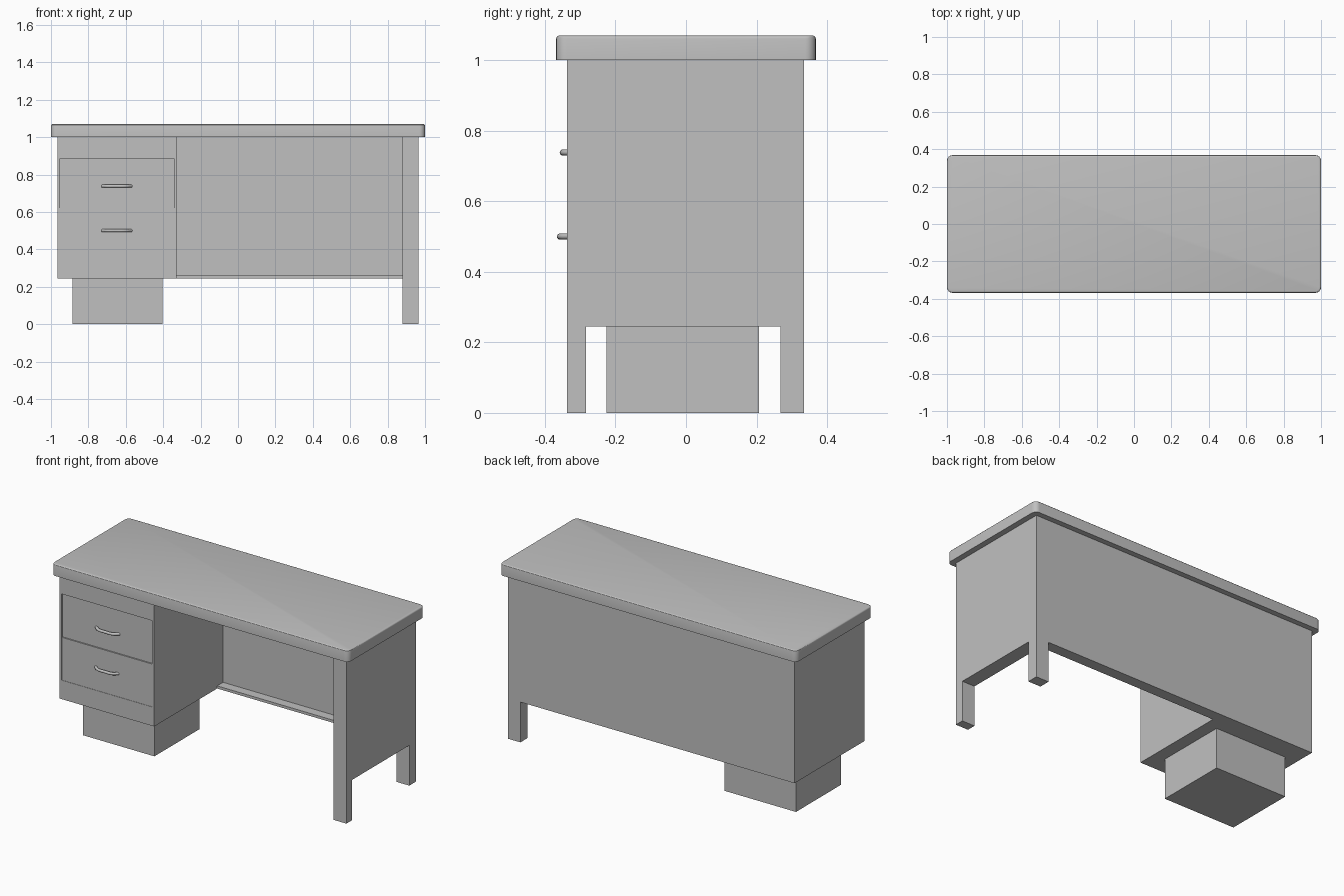
import bpy
import bmesh
from mathutils import Vector

cube = bpy.data.objects.get("Cube")
if cube:
    bpy.data.objects.remove(cube, do_unlink=True)

# Single painted-metal colour
grey = bpy.data.materials.new("light grey")
grey.use_nodes = True
colour = (0.53, 0.53, 0.53, 1)
grey.diffuse_color = colour
grey.node_tree.nodes["Principled BSDF"].inputs["Base Color"].default_value = colour


def add_object(name, data):
    obj = bpy.data.objects.new(name, data)
    bpy.context.collection.objects.link(obj)
    data.materials.append(grey)
    return obj


def finish(name, bm):
    bmesh.ops.recalc_face_normals(bm, faces=bm.faces[:])
    mesh = bpy.data.meshes.new(name)
    bm.to_mesh(mesh)
    bm.free()
    return add_object(name, mesh)


def box_bmesh(x, y, z):
    bm = bmesh.new()
    bmesh.ops.create_cube(bm, size=1)
    for v in bm.verts:
        v.co = Vector([(a + b) / 2 + c * (b - a) for (a, b), c in zip((x, y, z), v.co)])
    return bm


def box(name, x, y, z):
    return finish(name, box_bmesh(x, y, z))


def prism(name, profile, x0, x1):
    """Extrude a (y, z) outline along x."""
    bm = bmesh.new()
    face = bm.faces.new([bm.verts.new((x0, y, z)) for y, z in profile])
    out = bmesh.ops.extrude_face_region(bm, geom=[face])["geom"]
    moved = [g for g in out if isinstance(g, bmesh.types.BMVert)]
    bmesh.ops.translate(bm, verts=moved, vec=(x1 - x0, 0, 0))
    return finish(name, bm)


FRONT, BACK = -0.337, 0.335
BASE, UNDER = 0.245, 1.0
LEG_F, LEG_B = -0.283, 0.268

# Desktop: rounded corners, then a soft upper rim
bm = box_bmesh((-1, 1), (-0.368, 0.368), (UNDER, 1.07))
corners = [e for e in bm.edges if abs(e.verts[0].co.z - e.verts[1].co.z) > 0.01]
bmesh.ops.bevel(bm, geom=corners, offset=0.03, segments=6, profile=0.5, affect="EDGES")
rim = [e for e in bm.edges if all(v.co.z > 1.069 for v in e.verts)]
bmesh.ops.bevel(bm, geom=rim, offset=0.009, segments=3, profile=0.5, affect="EDGES")
desktop = finish("desktop", bm)

# Drawer cabinet body, stopping behind the recessed fronts
LEFT, RIGHT = -0.965, -0.328
FACE = FRONT + 0.014
box("drawer_cabinet", (LEFT, RIGHT), (FACE, BACK), (BASE, UNDER))
box("cabinet_plinth", (-0.885, -0.405), (-0.225, 0.207), (0, BASE))

# Frame around the drawers
IN_L, IN_R = -0.951, -0.342
LOW, MID, HIGH = 0.36, 0.62, 0.885
for name, x, z in (("frame_top", (LEFT, RIGHT), (HIGH, UNDER)),
                   ("frame_bottom", (LEFT, RIGHT), (BASE, LOW)),
                   ("frame_right_side", (LEFT, IN_L), (LOW, HIGH)),
                   ("frame_left_side", (IN_R, RIGHT), (LOW, HIGH))):
    box(name, x, (FRONT, FACE), z)

# Drawer fronts with bowed pull handles
for name, z, recess, pull_z in (("upper", (MID, HIGH), 0.010, 0.738),
                                ("lower", (LOW, MID), 0.002, 0.5)):
    y = FRONT + recess
    box(name + "_drawer_front", (IN_L, IN_R), (y, FACE + 0.002), z)
    curve = bpy.data.curves.new(name + "_handle", "CURVE")
    curve.dimensions = "3D"
    curve.bevel_depth = 0.0085
    curve.bevel_resolution = 3
    curve.resolution_u = 6
    curve.use_fill_caps = True
    spline = curve.splines.new("BEZIER")
    path = ((-0.078, 0.004), (-0.05, -0.018), (0, -0.022), (0.05, -0.018), (0.078, 0.004))
    spline.bezier_points.add(len(path) - 1)
    for point, (dx, dy) in zip(spline.bezier_points, path):
        point.co = (-0.648 + dx, y + dy, pull_z)
        point.handle_left_type = point.handle_right_type = "AUTO"
    add_object(name + "_handle", curve)

# End panel cut away below to leave two legs
prism("end_panel_with_legs",
      [(FRONT, 0), (LEG_F, 0), (LEG_F, BASE), (LEG_B, BASE),
       (LEG_B, 0), (BACK, 0), (BACK, UNDER), (FRONT, UNDER)], 0.88, 0.965)

# Thin back panel with a folded ledge along its lower edge
prism("back_panel",
      [(LEG_B, BASE), (BACK, BASE), (BACK, UNDER), (BACK - 0.01, UNDER),
       (BACK - 0.01, BASE + 0.016), (LEG_B, BASE + 0.016)], RIGHT, 0.88)

# Smooth shading on rounded parts
bpy.ops.object.select_all(action="DESELECT")
desktop.select_set(True)
bpy.context.view_layer.objects.active = desktop
bpy.ops.object.shade_smooth_by_angle()
